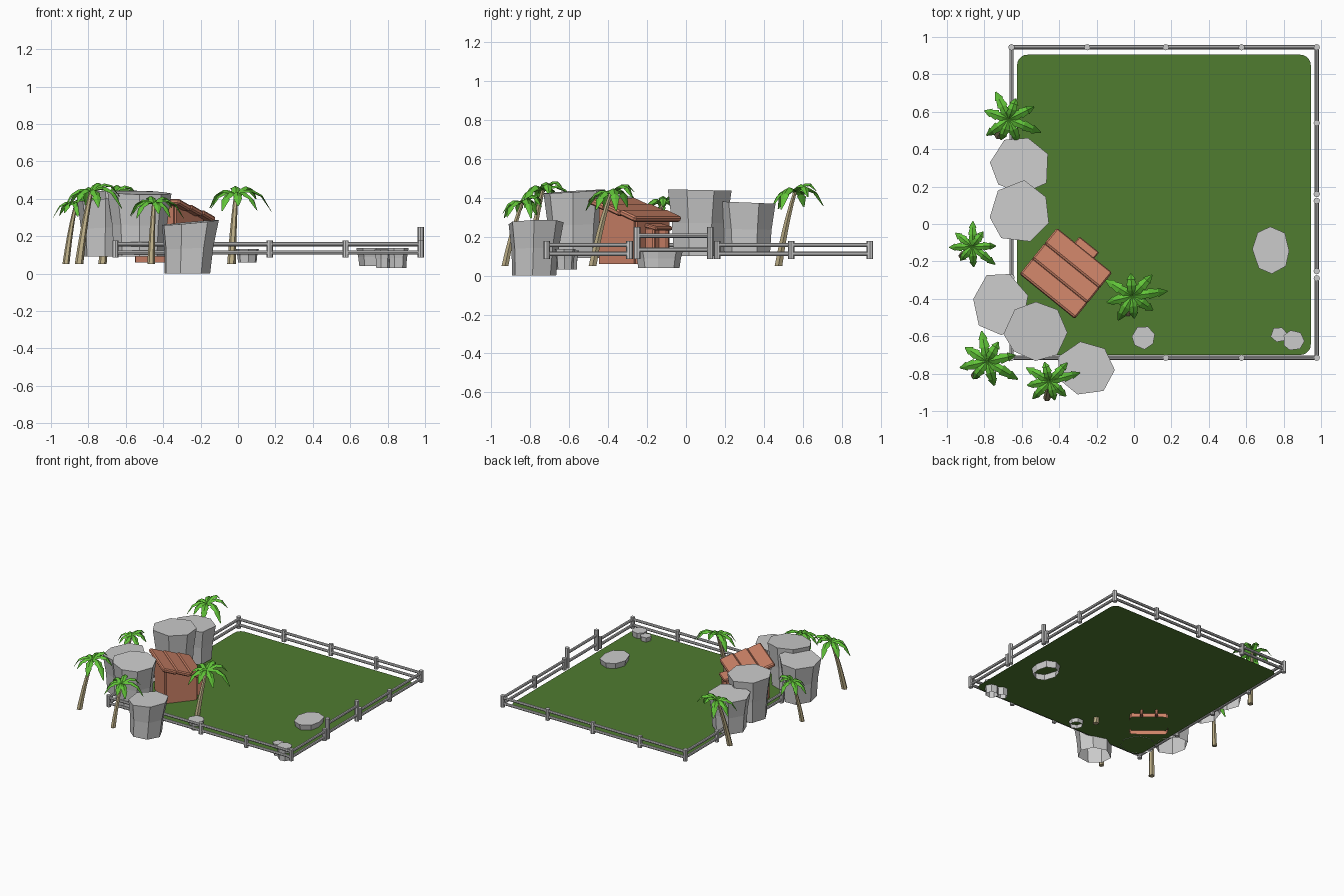
import bpy, bmesh, math, random
from mathutils import Vector, Matrix

if "Cube" in bpy.data.objects:
    bpy.data.objects.remove(bpy.data.objects["Cube"])
random.seed(4)


def mat(name, rgb):
    m = bpy.data.materials.new(name)
    m.diffuse_color = (*rgb, 1)
    m.use_nodes = True
    m.node_tree.nodes["Principled BSDF"].inputs["Base Color"].default_value = m.diffuse_color
    return m


GRASS = mat("grass_green", (0.08, 0.2, 0.03))
WOOD = mat("terracotta_wood", (0.62, 0.23, 0.14))
LEAF = mat("leaf_green", (0.12, 0.55, 0.04))
BARK = mat("bark_tan", (0.5, 0.42, 0.24))


def finish(name, bm, material=None):
    me = bpy.data.meshes.new(name)
    bmesh.ops.recalc_face_normals(bm, faces=bm.faces)
    bm.to_mesh(me)
    bm.free()
    ob = bpy.data.objects.new(name, me)
    bpy.context.collection.objects.link(ob)
    if material:
        me.materials.append(material)
    return ob


def loft(bm, rings, cap_start=False, cap_end=True):
    vs = [[bm.verts.new(p) for p in r] for r in rings]
    for a, b in zip(vs, vs[1:]):
        for i in range(len(a)):
            j = (i + 1) % len(a)
            bm.faces.new((a[i], a[j], b[j], b[i]))
    if cap_start:
        bm.faces.new(vs[0][::-1])
    if cap_end:
        bm.faces.new(vs[-1])


def rod(bm, a, b, r, n=8):
    a, b = Vector(a), Vector(b)
    q = (b - a).to_track_quat('Z', 'Y')
    ring = [q @ Vector((r * math.cos(2 * math.pi * i / n), r * math.sin(2 * math.pi * i / n), 0)) for i in range(n)]
    loft(bm, [[a + p for p in ring], [b + p for p in ring]], True)


# lawn: flat rounded rectangle
bm = bmesh.new()
x0, x1, y0, y1, r = -0.625, 0.945, -0.70, 0.905, 0.055
pts = []
for k, (cx, cy) in enumerate([(x1 - r, y1 - r), (x0 + r, y1 - r), (x0 + r, y0 + r), (x1 - r, y0 + r)]):
    for i in range(6):
        a = math.radians(90 * k + 18 * i)
        pts.append(bm.verts.new((cx + r * math.cos(a), cy + r * math.sin(a), 0.092)))
bm.faces.new(pts)
finish("lawn", bm, GRASS)

# fence: posts and two rails per side, with an opening for the gate on the right
X0, X1, Y0, Y1 = -0.655, 0.977, -0.715, 0.945
bm = bmesh.new()
posts = [(x, y) for x in (X0, -0.25, 0.17, 0.575, X1) for y in (Y0, Y1)]
posts += [(X0, y) for y in (-0.285, 0.125, 0.54)] + [(X1, y) for y in (-0.29, 0.16, 0.54)]
for x, y in posts:
    rod(bm, (x, y, 0.085), (x, y, 0.178), 0.017)
for z in (0.112, 0.157):
    for a, b in [((X0, Y0), (X1, Y0)), ((X0, Y1), (X1, Y1)), ((X0, Y0), (X0, Y1)),
                 ((X1, Y0), (X1, -0.29)), ((X1, 0.16), (X1, Y1))]:
        rod(bm, (*a, z), (*b, z), 0.011)
finish("fence", bm)

# gate
bm = bmesh.new()
for y in (-0.252, 0.124):
    rod(bm, (X1, y, 0.085), (X1, y, 0.25), 0.017)
for z in (0.132, 0.205):
    rod(bm, (X1, -0.252, z), (X1, 0.124, z), 0.011)
finish("gate", bm)


# rocks: flared prisms with tilted flat tops, open underneath
def rock(name, c, rx, ry, z0, z1, n, rot, tilt=(0, 0), shift=(0, 0), base=0.8):
    rad = [random.uniform(0.93, 1.04) for _ in range(n)]
    ang = [math.radians(rot) + 2 * math.pi * (i + random.uniform(-.1, .1)) / n for i in range(n)]
    rings = []
    for t, s in ((0, base), (0.5, base + 0.06), (1, 1.0)):
        ring = []
        for q, a in zip(rad, ang):
            dx, dy = rx * q * s * math.cos(a), ry * q * s * math.sin(a)
            ring.append((c[0] + dx - shift[0] * (1 - t), c[1] + dy - shift[1] * (1 - t),
                         z0 + (z1 - z0) * t + t * (dx * tilt[0] + dy * tilt[1])))
        rings.append(ring)
    bm = bmesh.new()
    loft(bm, rings)
    finish(name, bm)


rock("rock_back", (-0.61, 0.315), 0.17, 0.16, 0.1, 0.375, 7, 20, (0, -0.04))
rock("rock_middle", (-0.605, 0.06), 0.165, 0.17, 0.1, 0.44, 7, 30, (0, -0.02))
rock("rock_left", (-0.715, -0.42), 0.155, 0.17, 0.09, 0.4, 7, 15, (0.1, 0))
rock("rock_corner", (-0.525, -0.575), 0.17, 0.168, 0.09, 0.432, 8, 0, (-0.02, 0.06))
rock("rock_front", (-0.26, -0.77), 0.158, 0.148, 0.0, 0.272, 7, 0, (0.09, 0.03), (0.015, 0.01))
rock("stone_flat", (0.735, -0.135), 0.1, 0.13, 0.04, 0.138, 8, 0, (0, 0), (0, 0), 0.84)
rock("stone_front", (0.05, -0.605), 0.066, 0.064, 0.06, 0.13, 7, 20)
rock("stone_corner_large", (0.85, -0.622), 0.06, 0.058, 0.03, 0.137, 7, 0)
rock("stone_corner_small", (0.775, -0.592), 0.047, 0.042, 0.03, 0.128, 6, 10)

# shelter, in its own turned frame: planks along local x, roof falls towards local +y
HUT = Matrix.Translation((-0.365, -0.265, 0)) @ Matrix.Rotation(math.radians(-39), 4, 'Z')


def block(name, loc, size, slope=0, bevel=0.006):
    bm = bmesh.new()
    bmesh.ops.create_cube(bm, size=1, matrix=HUT @ Matrix.Translation(loc)
                          @ Matrix.Rotation(math.radians(slope), 4, 'X') @ Matrix.Diagonal((*size, 1)))
    bmesh.ops.bevel(bm, geom=bm.edges[:], offset=bevel, segments=1, affect='EDGES')
    return finish(name, bm, WOOD)


bm = bmesh.new()
outline = [(-0.13, 0.06), (0.125, 0.06), (0.125, 0.295), (-0.13, 0.36)]
loft(bm, [[HUT @ Vector((x, y, z)) for y, z in outline] for x in (-0.142, 0.142)], True)
edges = [e for e in bm.edges if abs(e.verts[0].co.z - e.verts[1].co.z) > 0.1]
bmesh.ops.bevel(bm, geom=edges, offset=0.012, segments=2, affect='EDGES')
bmesh.ops.delete(bm, geom=[f for f in bm.faces if f.calc_center_median().z < 0.065], context='FACES')
finish("shelter_walls", bm, WOOD)
for i in range(3):
    block(f"roof_plank_{i + 1}", (0, -0.103 + i * 0.104, 0.367 - i * 0.03), (0.38, 0.112, 0.03), -20, 0.008)
for s in (-1, 1):
    block(f"door_post_{s}", (s * 0.055, 0.15, 0.15), (0.022, 0.06, 0.19))
block("door_awning", (0, 0.155, 0.25), (0.135, 0.09, 0.022), -12)


# palms: bent tapering trunk plus folded, notched fronds
def palm(name, base, crown, z1, scale, rot):
    b, c = Vector((*base, 0.05)), Vector((*crown, z1))
    mid = Vector((b.x * 0.55 + c.x * 0.45, b.y * 0.55 + c.y * 0.45, 0.6 * z1 + 0.4 * 0.05))
    mid.z = 0.5 * (z1 + 0.05) + 0.04
    rings = []
    for k in range(6):
        t = k / 5
        p = b * (1 - t) ** 2 + mid * 2 * t * (1 - t) + c * t * t
        q = (0.023 - 0.012 * t) * scale
        rings.append([p + Vector((q * math.cos(i * math.pi / 3), q * math.sin(i * math.pi / 3), 0)) for i in range(6)])
    bm = bmesh.new()
    loft(bm, rings, True)
    finish(name + "_trunk", bm, BARK)

    bm = bmesh.new()
    lengths = [0.19, 0.155, 0.12, 0.165, 0.14, 0.15, 0.12, 0.135]
    lifts = [0.2, 0.62, 0.9, 0.25, 0.1, 0.05, 0.15, 0.0]
    stations = [(0, 0.0, 0.25), (0.25, 0.11, 0.85), (0.45, 0.12, 0.7), (0.47, 0.12, 1.0),
                (0.72, -0.02, 0.65), (0.74, -0.03, 0.85), (1.0, -0.48, 0.12)]
    for i, (L, lift) in enumerate(zip(lengths, lifts)):
        L *= scale
        a = math.radians(rot + i * 45 + random.uniform(-8, 8))
        d, s = Vector((math.cos(a), math.sin(a), 0)), Vector((-math.sin(a), math.cos(a), 0))
        rows = []
        for t, h, w in stations:
            m = c + d * (L * t) + Vector((0, 0, L * (h + lift * t * 0.75 - 0.15 * t)))
            off = s * (0.029 * scale * w)
            drop = Vector((0, 0, 0.016 * scale * w))
            rows.append([bm.verts.new(p) for p in (m - off - drop, m, m + off - drop)])
        for p, q in zip(rows, rows[1:]):
            for k in (0, 1):
                bm.faces.new((p[k], p[k + 1], q[k + 1], q[k]))
    finish(name + "_fronds", bm, LEAF)


palm("palm_back", (-0.725, 0.475), (-0.67, 0.56), 0.43, 0.98, -15)
palm("palm_left", (-0.92, -0.17), (-0.865, -0.12), 0.375, 0.82, -45)
palm("palm_middle", (-0.035, -0.48), (-0.01, -0.385), 0.425, 1.0, 8)
palm("palm_corner", (-0.85, -0.81), (-0.785, -0.735), 0.44, 1.0, -35)
palm("palm_front", (-0.465, -0.93), (-0.45, -0.84), 0.375, 0.88, 8)
